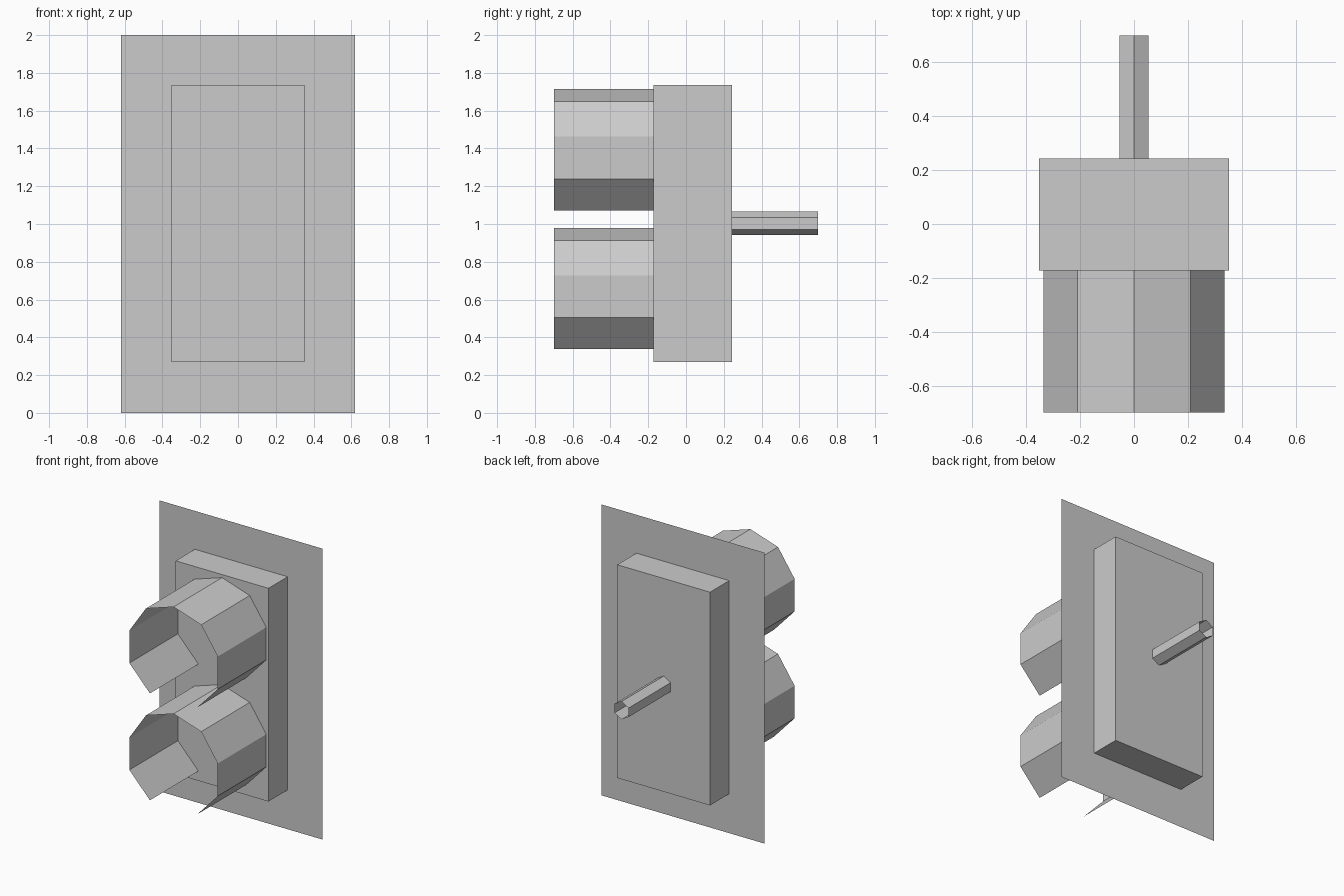
import bpy
import bmesh
from mathutils import Vector
from math import cos, sin, radians

cube = bpy.data.objects.get("Cube")
if cube:
    bpy.data.objects.remove(cube, do_unlink=True)

grey = bpy.data.materials.new("plain_grey")
grey.use_nodes = True
colour = (0.6, 0.6, 0.6, 1.0)
grey.diffuse_color = colour
grey.node_tree.nodes["Principled BSDF"].inputs["Base Color"].default_value = colour


def finish(name, bm):
    mesh = bpy.data.meshes.new(name)
    bm.to_mesh(mesh)
    bm.free()
    mesh.materials.append(grey)
    obj = bpy.data.objects.new(name, mesh)
    bpy.context.collection.objects.link(obj)
    return obj


def sheet(name, profile, y0, y1, closed=False):
    """Extrude an x-z profile along y as a thin open-ended shell."""
    bm = bmesh.new()
    front = [bm.verts.new((x, y0, z)) for x, z in profile]
    back = [bm.verts.new((x, y1, z)) for x, z in profile]
    count = len(profile)
    for i in range(count if closed else count - 1):
        j = (i + 1) % count
        bm.faces.new((front[i], front[j], back[j], back[i]))
    return finish(name, bm)


# Thin wall plate through the middle of the housing
bm = bmesh.new()
bm.faces.new([bm.verts.new(p) for p in
              ((-0.62, 0.035, 0), (0.62, 0.035, 0), (0.62, 0.035, 2), (-0.62, 0.035, 2))])
finish("wall_plate", bm)

# Housing box
bm = bmesh.new()
bmesh.ops.create_cube(bm, size=1)
bmesh.ops.scale(bm, vec=Vector((0.706, 0.416, 1.466)), verts=bm.verts)
bmesh.ops.translate(bm, vec=Vector((0, 0.035, 1.003)), verts=bm.verts)
finish("housing", bm)

# Two faceted hoods, open at the front and along the underside
half = [(0, 0.364), (0.21, 0.297), (0.336, 0.112), (0.336, -0.112), (0.18, -0.279)]
outline = [(-x, z) for x, z in reversed(half[1:])] + half
for name, centre in (("upper_hood", 1.351), ("lower_hood", 0.616)):
    sheet(name, [(x, z + centre) for x, z in outline], -0.7, -0.173)

# Hollow six-sided rod at the back
angles = [radians(90 - 60 * i) for i in range(6)]
sheet("rear_rod", [(0.062 * cos(a), 1.003 + 0.062 * sin(a)) for a in angles],
      0.243, 0.7, closed=True)
